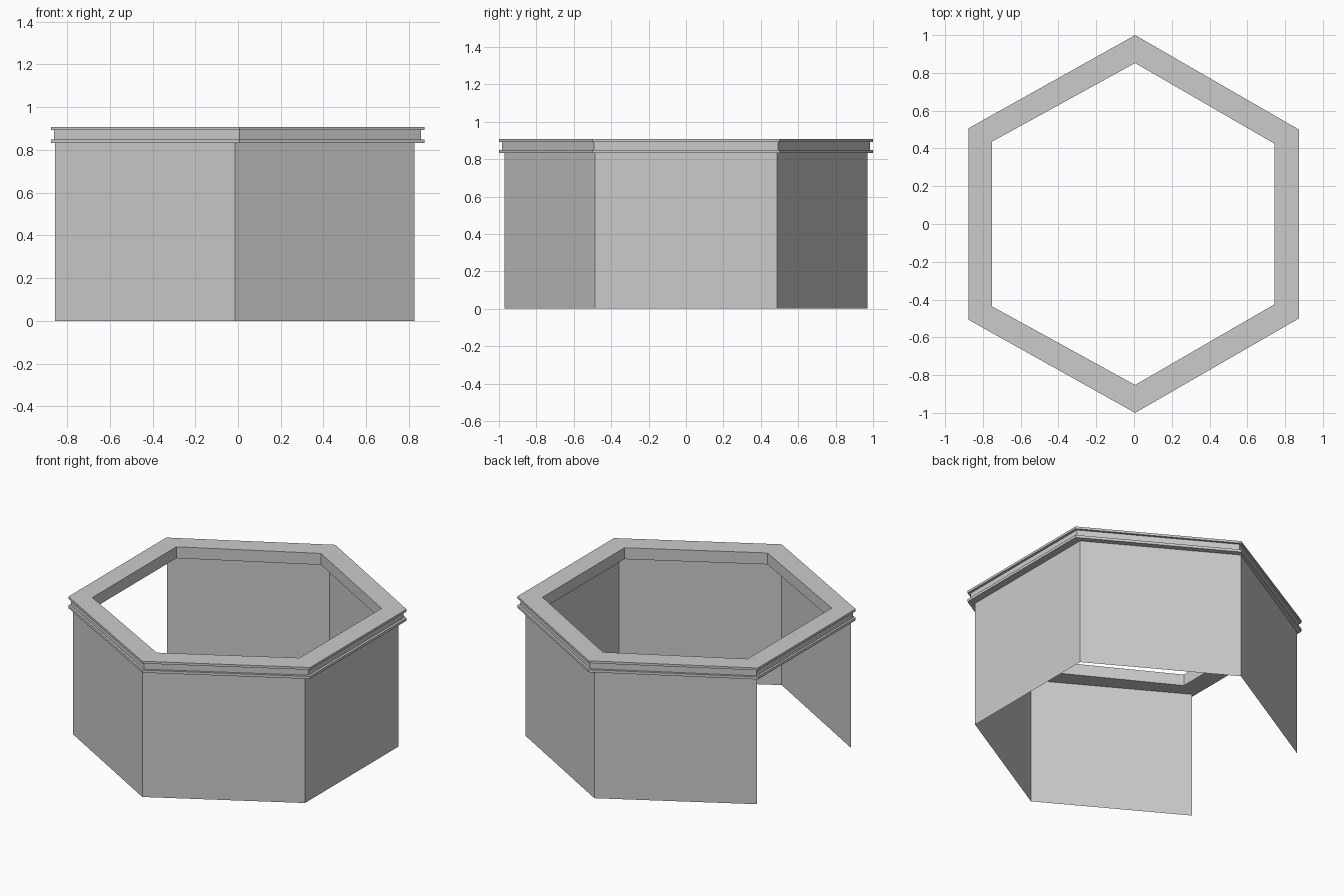
import bpy
import bmesh
import math

if "Cube" in bpy.data.objects:
    bpy.data.objects.remove(bpy.data.objects["Cube"])

grey = bpy.data.materials.new("light_grey")
grey.diffuse_color = (0.6, 0.6, 0.6, 1)
grey.use_nodes = True
grey.node_tree.nodes["Principled BSDF"].inputs["Base Color"].default_value = grey.diffuse_color


def finish(bm, name):
    bmesh.ops.recalc_face_normals(bm, faces=bm.faces)
    mesh = bpy.data.meshes.new(name)
    bm.to_mesh(mesh)
    bm.free()
    mesh.materials.append(grey)
    obj = bpy.data.objects.new(name, mesh)
    bpy.context.collection.objects.link(obj)
    return obj


def hexagon(tip, right, right_y, left, left_y):
    # Six corners, mirrored front to back; the left side is a touch longer
    x = 0.006
    return [(x, -tip), (right, -right_y), (right, right_y),
            (x, tip), (left, left_y), (left, -left_y)]


# Rim: stepped cornice profile swept round the hexagon
flange = hexagon(1.0, 0.873, 0.5, -0.876, 0.507)
recess = hexagon(0.984, 0.857, 0.492, -0.862, 0.499)
inner = hexagon(0.852, 0.744, 0.425, -0.752, 0.436)
profile = [(inner, 0.832), (flange, 0.832), (flange, 0.849), (recess, 0.849),
           (recess, 0.892), (flange, 0.892), (flange, 0.907), (inner, 0.907)]
bm = bmesh.new()
loops = [[bm.verts.new((x, y, z)) for x, y in ring] for ring, z in profile]
for a, b in zip(loops, loops[1:] + loops[:1]):
    for i in range(6):
        j = (i + 1) % 6
        bm.faces.new((a[i], a[j], b[j], b[i]))
finish(bm, "stepped_rim")

# Walls: five thin sheets, the left (-x) side is open
bm = bmesh.new()
R, CX, TOP = 0.971, -0.015, 0.832
columns = []
for i in range(6):
    # start at the front-left corner and run round to the back-left corner
    a = math.radians(-150 + 60 * i)
    x, y = CX + R * math.cos(a), R * math.sin(a)
    columns.append((bm.verts.new((x, y, 0)), bm.verts.new((x, y, TOP))))
for (a0, a1), (b0, b1) in zip(columns, columns[1:]):
    bm.faces.new((a0, b0, b1, a1))
finish(bm, "wall_panels")
